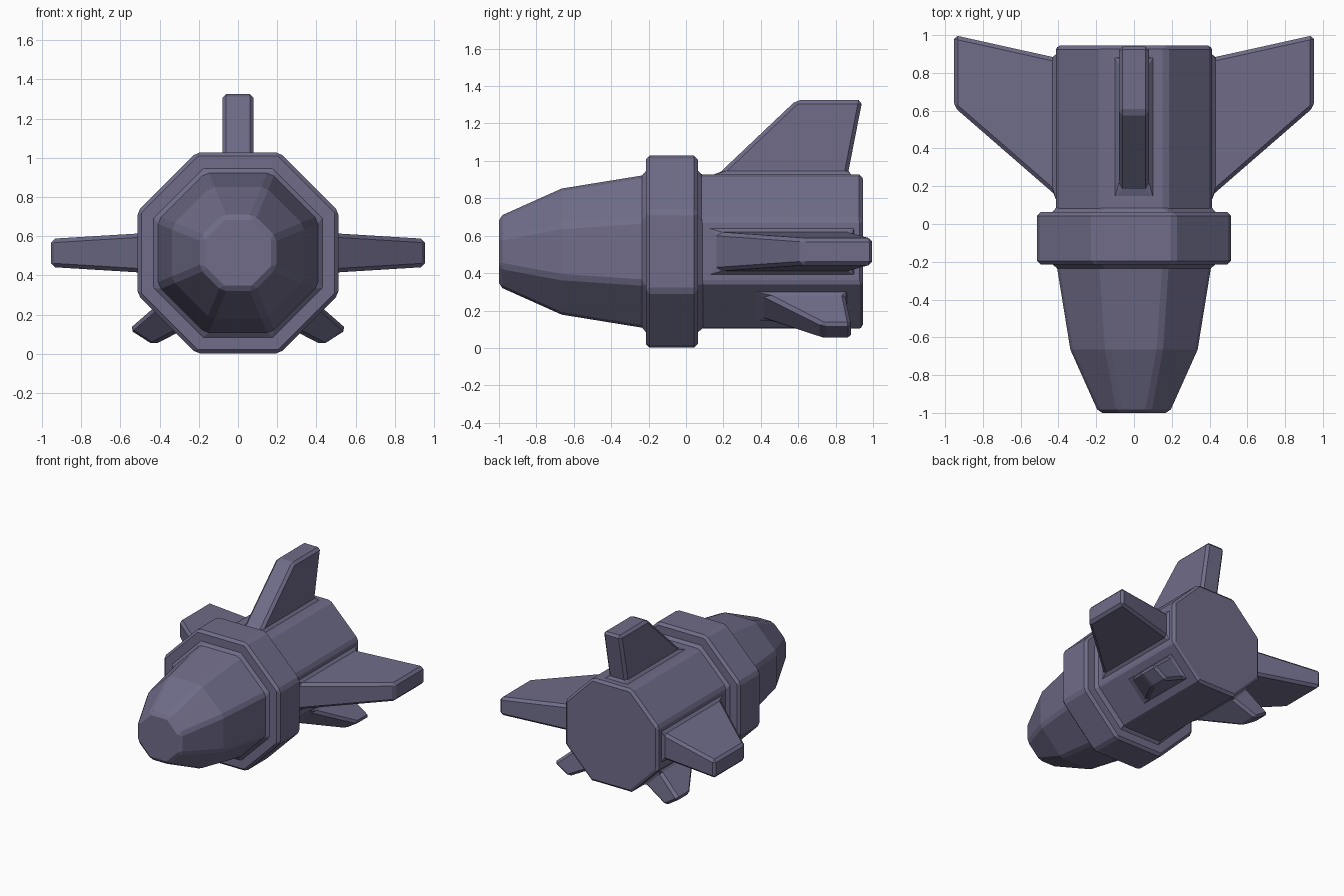
import bpy, bmesh
from math import cos, sin, radians, pi
from mathutils import Vector

if "Cube" in bpy.data.objects:
    bpy.data.objects.remove(bpy.data.objects["Cube"])

CZ = 0.515      # height of the ship's long axis
SIDES = 8
bm = bmesh.new()

# hull: octagonal lathe along y, (y, apothem) from nose to tail
profile = [(-1.0, 0.187), (-0.665, 0.337), (-0.215, 0.41), (-0.215, 0.513),
           (0.063, 0.513), (0.063, 0.412), (0.945, 0.412)]
rings = []
for y, ap in profile:
    r = ap / cos(pi / SIDES)
    rings.append([bm.verts.new((r * cos(2 * pi * (i + 0.5) / SIDES), y,
                                CZ + r * sin(2 * pi * (i + 0.5) / SIDES)))
                  for i in range(SIDES)])
side_faces = []
for a, b in zip(rings, rings[1:]):
    side_faces.append([bm.faces.new((a[i], a[(i + 1) % SIDES], b[(i + 1) % SIDES], b[i]))
                       for i in range(SIDES)])
bm.faces.new(rings[0])
bm.faces.new(rings[-1])
bmesh.ops.recalc_face_normals(bm, faces=bm.faces[:])


def fin(angle, root_y, root_half, tip_y, tip, flip=1):
    """Inset one rear hull panel and pull it out into a fin.
    tip holds (across, height) for the lower and upper tip edges."""
    a = radians(angle)
    n = Vector((cos(a), 0, sin(a)))
    t = Vector((-sin(a), 0, cos(a))) * flip
    axis = Vector((0, 0, CZ))
    face = side_faces[-1][(round(angle / 45) - 1) % SIDES]

    def place(ys, section):
        mid = face.calc_center_median()
        moves = []
        for v in face.verts:
            j = int((v.co - mid).dot(t) > 0)
            k = int(v.co.y > mid.y)
            across, height = section[j]
            moves.append((v, axis + t * across + n * height + Vector((0, ys[k], 0))))
        for v, co in moves:
            v.co = co

    bmesh.ops.inset_individual(bm, faces=[face], thickness=0.05)
    place(root_y, [(-root_half, 0.412), (root_half, 0.412)])
    face = bmesh.ops.extrude_discrete_faces(bm, faces=[face])['faces'][0]
    place(tip_y, tip)


# side wings, tail fin and the two small lower fins
for angle in (0, 180):
    fin(angle, (0.15, 0.88), 0.105, (0.62, 1.0), [(-0.072, 0.953), (0.072, 0.953)])
fin(90, (0.17, 0.865), 0.08, (0.59, 0.943), [(-0.08, 0.81), (0.08, 0.81)])
for angle, flip in ((-45, 1), (225, -1)):
    fin(angle, (0.40, 0.85), 0.10, (0.73, 0.885), [(-0.028, 0.636), (0.117, 0.668)], flip)

bmesh.ops.recalc_face_normals(bm, faces=bm.faces[:])
mesh = bpy.data.meshes.new("rocket_ship")
bm.to_mesh(mesh)
bm.free()
ship = bpy.data.objects.new("rocket_ship", mesh)
bpy.context.collection.objects.link(ship)

# chamfer every hard edge, including the fin roots and collar
bevel = ship.modifiers.new("chamfer", 'BEVEL')
bevel.width = 0.02
bevel.segments = 1
bevel.limit_method = 'ANGLE'
bevel.angle_limit = radians(30)
bevel.use_clamp_overlap = False

# muted violet-grey paint
paint = bpy.data.materials.new("hull_paint")
paint.diffuse_color = (0.16, 0.15, 0.25, 1)
paint.use_nodes = True
paint.node_tree.nodes["Principled BSDF"].inputs["Base Color"].default_value = paint.diffuse_color
mesh.materials.append(paint)
